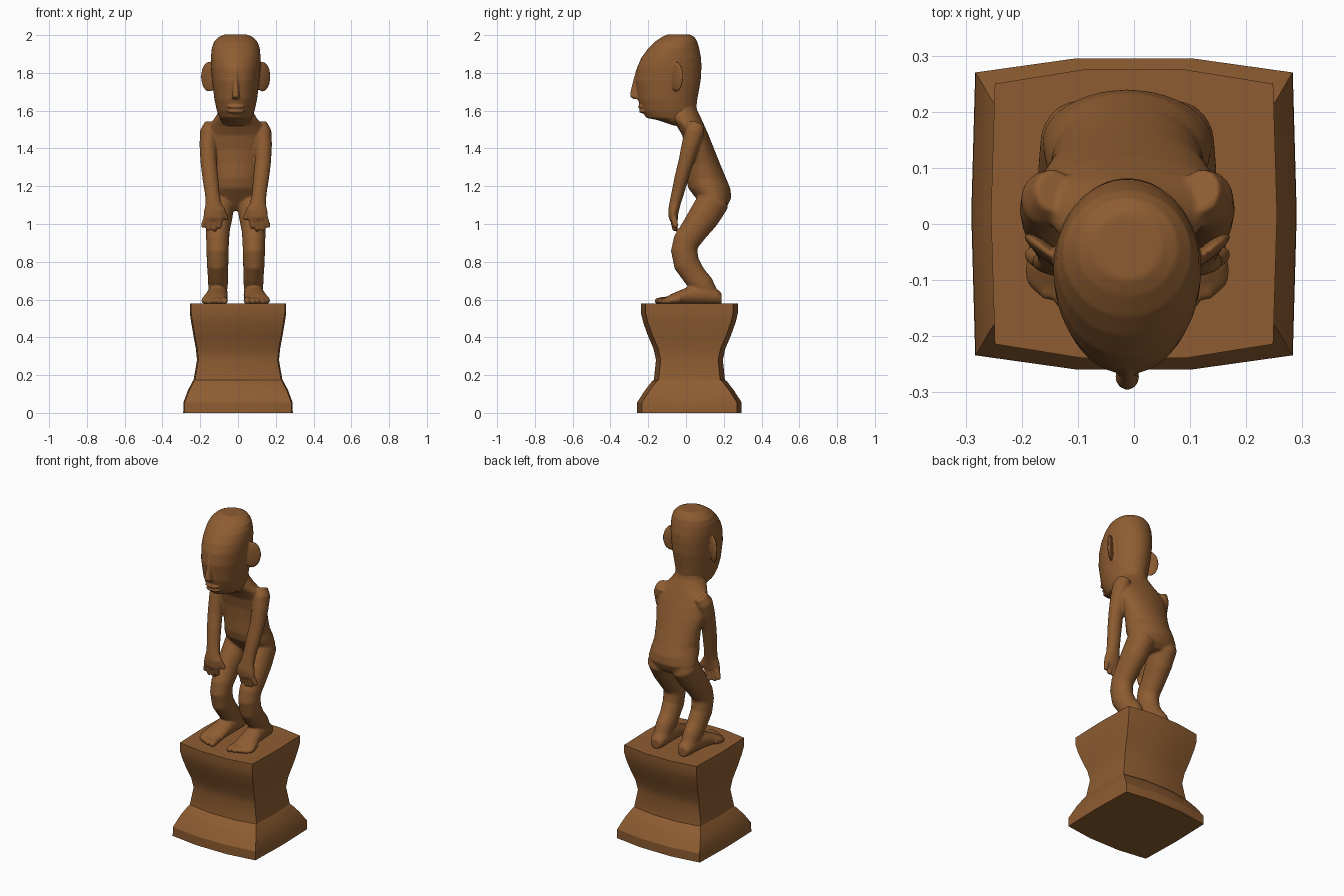
import bpy, bmesh, math
from mathutils import Vector, Matrix

CX = -0.012          # the figure stands slightly off the pedestal's middle
wood = bpy.data.materials.new("brown wood")
wood.diffuse_color = (0.27, 0.108, 0.031, 1)


def finish(bm, name, voxel=None, smooth=0):
    bmesh.ops.recalc_face_normals(bm, faces=bm.faces)
    me = bpy.data.meshes.new(name)
    bm.to_mesh(me)
    bm.free()
    ob = bpy.data.objects.new(name, me)
    bpy.context.collection.objects.link(ob)
    me.materials.append(wood)
    if voxel:
        m = ob.modifiers.new("fuse", 'REMESH')
        m.mode = 'VOXEL'
        m.voxel_size = voxel
        m.use_smooth_shade = True
        s = ob.modifiers.new("soften", 'SMOOTH')
        s.factor = 0.5
        s.iterations = smooth
    return ob


def skin(bm, rings):
    """Close a list of vertex rings into a solid."""
    n = len(rings[0])
    for a, b in zip(rings, rings[1:]):
        for i in range(n):
            j = (i + 1) % n
            bm.faces.new((a[i], a[j], b[j], b[i]))
    bm.faces.new(rings[0])
    bm.faces.new(rings[-1])


def tube(bm, pts, axis=None, n=24):
    """Loft ellipses (x, y, z, half width, half depth) along a path."""
    rings = []
    for k, (x, y, z, rx, r) in enumerate(pts):
        a = Vector(pts[max(k - 1, 0)][:3])
        b = Vector(pts[min(k + 1, len(pts) - 1)][:3])
        t = Vector(axis) if axis else (b - a).normalized()
        v = t.cross(Vector((1, 0, 0))).normalized()
        u = v.cross(t).normalized()
        c = Vector((x + CX, y, z))
        rings.append([bm.verts.new(c + u * rx * math.cos(i * math.tau / n)
                                   + v * r * math.sin(i * math.tau / n)) for i in range(n)])
    skin(bm, rings)


def stack(bm, levels):
    """Loft flat ellipses given as (z, front y, back y, half width)."""
    tube(bm, [(0, (f + b) / 2, z, w, (b - f) / 2) for z, f, b, w in levels], (0, 0, 1), 40)


def blob(bm, c, size, turn=0):
    m = Matrix.Translation((c[0] + CX, c[1], c[2])) @ Matrix.Rotation(turn, 4, 'Z') \
        @ Matrix.Diagonal((*size, 1))
    bmesh.ops.create_uvsphere(bm, u_segments=24, v_segments=16, radius=1, matrix=m)


# Pedestal: bulged square section, flared foot, waist and flared top
bm = bmesh.new()
rings = []
for z, hx, hy in [(0, .29, .277), (.055, .289, .277), (.12, .265, .235), (.168, .24, .198),
                  (.175, .235, .188), (.28, .217, .177), (.34, .223, .19), (.41, .236, .22),
                  (.48, .248, .245), (.53, .255, .257), (.578, .255, .257)]:
    ax, ay = hx - .007, hy - .025
    shape = [(-ax, -ay), (-.37 * ax, -hy), (.37 * ax, -hy), (ax, -ay), (hx, 0),
             (ax, ay), (.37 * ax, hy), (-.37 * ax, hy), (-ax, ay), (-hx, 0)]
    rings.append([bm.verts.new((x, y + .018, z)) for x, y in shape])
skin(bm, rings)
ped = finish(bm, "pedestal")
bpy.context.view_layer.objects.active = ped
ped.select_set(True)
bpy.ops.object.shade_smooth_by_angle(angle=math.radians(22))

# Body: torso, arms, hands, legs and feet fused into one carving
bm = bmesh.new()
stack(bm, [(1.64, -.10, .05, .08), (1.60, -.11, .06, .088), (1.56, -.09, .08, .112),
           (1.52, -.05, .098, .145), (1.47, -.02, .12, .16), (1.40, -.005, .148, .155),
           (1.32, .0, .18, .14), (1.24, .0, .213, .136), (1.19, .012, .234, .146),
           (1.14, .05, .24, .152), (1.10, .08, .222, .14), (1.07, .11, .19, .09)])
for s in (-1, 1):
    # arm
    tube(bm, [(s * .13, .06, 1.53, .035, .04), (s * .143, .045, 1.49, .046, .052),
              (s * .147, .025, 1.42, .045, .048), (s * .144, .0, 1.33, .043, .04),
              (s * .134, -.025, 1.24, .042, .037), (s * .124, -.045, 1.16, .039, .033),
              (s * .118, -.058, 1.11, .042, .03), (s * .113, -.066, 1.07, .056, .028),
              (s * .116, -.068, 1.035, .056, .024), (s * .118, -.067, 1.02, .05, .018)])
    # thumb and fingers
    for x0, z0, x1, y1, z1 in [(.075, 1.085, .045, -.05, 1.02), (.085, 1.04, .086, -.06, .975),
                               (.107, 1.04, .115, -.058, .962), (.131, 1.04, .146, -.056, .963),
                               (.152, 1.045, .176, -.052, .98)]:
        p, q = Vector((s * x0, -.068, z0)), Vector((s * x1, y1, z1))
        tube(bm, [(*p, .015, .017), (*p.lerp(q, .5), .014, .017),
                  (*p.lerp(q, .9), .013, .014), (*q, .007, .008)], n=12)
    # leg
    tube(bm, [(s * .075, .165, 1.18, .05, .05), (s * .08, .145, 1.12, .075, .085),
              (s * .088, .095, 1.04, .071, .083), (s * .095, .045, .97, .064, .074),
              (s * .096, .0, .905, .06, .07), (s * .096, -.01, .86, .059, .07),
              (s * .096, .003, .79, .057, .069), (s * .094, .045, .725, .054, .063),
              (s * .094, .09, .675, .052, .06), (s * .094, .12, .63, .046, .05)])
    # foot
    tube(bm, [(s * x, y, (t + .573) / 2, w, (t - .573) / 2) for y, x, w, t in
              [(.188, .092, .03, .635), (.165, .092, .044, .655), (.11, .094, .052, .68),
               (.03, .098, .056, .675), (-.03, .105, .062, .65), (-.08, .112, .069, .628),
               (-.11, .113, .064, .61), (-.125, .11, .052, .6)]], (0, -1, 0))
    # toes
    for i, (x, y, r) in enumerate([(.06, -.155, .019), (.09, -.15, .016), (.116, -.14, .015),
                                   (.142, -.125, .015), (.167, -.102, .015)]):
        tube(bm, [(s * (x * .9 + .01), y + .07, .6, r, r), (s * x, y + .02, .594, r, r),
                  (s * x, y, .591, r * .9, r * .9), (s * x, y - .01, .589, r * .5, r * .5)], n=12)
finish(bm, "body", .006, 7)

# Head with nose, lips and ears
bm = bmesh.new()
stack(bm, [(1.52, -.06, .05, .07), (1.55, -.15, .052, .08), (1.562, -.21, .052, .086),
           (1.60, -.235, .053, .1), (1.66, -.255, .06, .113), (1.76, -.268, .078, .125),
           (1.83, -.258, .082, .131), (1.88, -.237, .08, .132), (1.93, -.2, .07, .127),
           (1.965, -.165, .06, .115), (1.99, -.128, .045, .09), (2.003, -.1, .02, .06)])
tube(bm, [(0, -.255, 1.82, .008, .008), (0, -.266, 1.76, .012, .014),
          (0, -.272, 1.70, .018, .022), (0, -.272, 1.675, .022, .024),
          (0, -.262, 1.662, .018, .018)], (0, 0, 1), 16)
for z, y in ((1.621, -.234), (1.597, -.228)):
    blob(bm, (0, y, z), (.046, .021, .011))
for s in (-1, 1):
    blob(bm, (s * .142, -.05, 1.78), (.052, .014, .08), s * math.radians(38))
finish(bm, "head", .005, 4)
